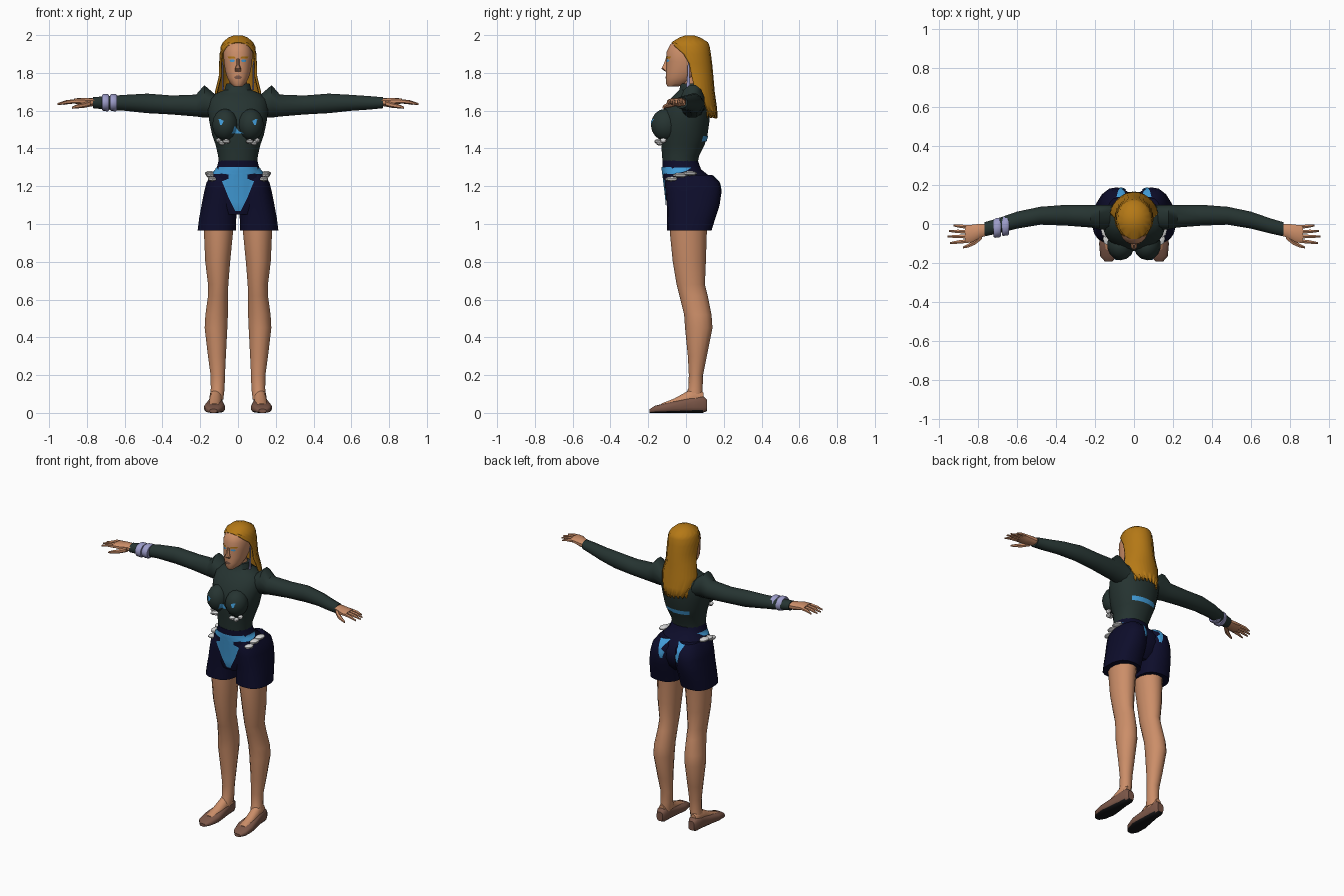
import bpy, bmesh, math
from mathutils import Vector
from mathutils.bvhtree import BVHTree


def material(name, rgb):
    m = bpy.data.materials.new(name)
    m.diffuse_color = (*rgb, 1)
    return m


SKIN = material("skin", (0.60, 0.27, 0.14))
HAIR = material("golden hair", (0.46, 0.19, 0.008))
GREEN = material("dark green cloth", (0.019, 0.034, 0.031))
NAVY = material("navy cloth", (0.004, 0.004, 0.024))
BLUE = material("sky blue cloth", (0.053, 0.33, 0.68))
LILAC = material("lilac metal", (0.33, 0.33, 0.58))
WHITE = material("white feather", (0.7, 0.7, 0.7))
BROWN = material("brown leather", (0.20, 0.095, 0.065))
BLACK = material("black sole", (0.008, 0.008, 0.009))


def finish(name, bm, *mats):
    bmesh.ops.recalc_face_normals(bm, faces=bm.faces)
    me = bpy.data.meshes.new(name)
    bm.to_mesh(me)
    bm.free()
    for m in mats:
        me.materials.append(m)
    ob = bpy.data.objects.new(name, me)
    bpy.context.collection.objects.link(ob)
    return ob


def place(axis, t, a, b, s):
    v = {'z': (a, b, t), 'x': (t, a, b), 'y': (a, t, b)}[axis]
    return Vector((v[0] * s, v[1], v[2]))


# rings: (position on axis, a min, a max, b min, b max)
def loft(name, mat, rings, axis='z', n=16, p=2.0, s=1):
    bm = bmesh.new()
    loops = []
    for t, a0, a1, b0, b1 in rings:
        loop = []
        for i in range(n):
            q = 2 * math.pi * (i + 0.5) / n
            c, d = math.cos(q), math.sin(q)
            u = math.copysign(abs(c) ** (2 / p), c)
            v = math.copysign(abs(d) ** (2 / p), d)
            loop.append(bm.verts.new(place(axis, t, (a0 + a1) / 2 + u * (a1 - a0) / 2,
                                           (b0 + b1) / 2 + v * (b1 - b0) / 2, s)))
        loops.append(loop)
    for l0, l1 in zip(loops, loops[1:]):
        for i in range(n):
            j = (i + 1) % n
            bm.faces.new((l0[i], l0[j], l1[j], l1[i]))
    bm.faces.new(loops[0])
    bm.faces.new(loops[-1])
    return finish(name, bm, mat)


def trunk(name, mat, rings, **kw):
    return loft(name, mat, [(z, -w, w, f, b) for z, w, f, b in rings], **kw)


def blob(name, mat, loc, size, s=1, seg=14):
    bm = bmesh.new()
    bmesh.ops.create_uvsphere(bm, u_segments=seg, v_segments=seg // 2 + 1, radius=1)
    for v in bm.verts:
        v.co = Vector(((loc[0] + v.co.x * size[0]) * s, loc[1] + v.co.y * size[1],
                       loc[2] + v.co.z * size[2]))
    return finish(name, bm, mat)


# thin painted patch laid on target surfaces; rows: (z, u min, u max)
def patch(name, mat, targets, rows, axis='y', side=-1, cols=8, off=0.005):
    trees = []
    for t in targets:
        b = bmesh.new()
        b.from_mesh(t.data)
        trees.append(BVHTree.FromBMesh(b))
        b.free()
    fine = []
    for r0, r1 in zip(rows, rows[1:]):
        fine += [[a + (b - a) * k / 3 for a, b in zip(r0, r1)] for k in range(3)]
    fine.append(rows[-1])
    d = Vector((0, -side, 0)) if axis == 'y' else Vector((-side, 0, 0))
    bm = bmesh.new()
    grid = []
    for z, u0, u1 in fine:
        line = []
        for k in range(cols + 1):
            u = u0 + (u1 - u0) * k / cols
            o = (Vector((u, 0, z)) if axis == 'y' else Vector((0, u, z))) - d * 2
            hits = [h for h in (t.ray_cast(o, d) for t in trees) if h[0]]
            if hits:
                co = min(hits, key=lambda h: h[3])[0]
            else:
                co = trees[0].find_nearest(o + d * 1.9)[0]
            line.append(bm.verts.new(co - d * off))
        grid.append(line)
    for l0, l1 in zip(grid, grid[1:]):
        for k in range(cols):
            bm.faces.new((l0[k], l0[k + 1], l1[k + 1], l1[k]))
    return finish(name, bm, mat)


# head, neck and face
head = trunk("head", SKIN, [
    (1.728, .022, -.098, -.04), (1.742, .04, -.106, .01), (1.775, .058, -.108, .05),
    (1.81, .068, -.106, .075), (1.86, .076, -.103, .095), (1.91, .077, -.104, .1),
    (1.95, .066, -.085, .1), (1.98, .04, -.045, .07)], n=20, p=2.2)
trunk("neck", SKIN, [(1.69, .05, -.02, .065), (1.78, .046, -.02, .06)])
loft("nose", SKIN, [(1.808, -.016, .016, -.112, -.09), (1.822, -.017, .017, -.132, -.09),
                    (1.84, -.01, .01, -.122, -.09), (1.875, -.007, .007, -.108, -.09)], n=8)
patch("lips", BROWN, [head], [(1.768, -.012, .012), (1.776, -.022, .022), (1.785, -.01, .01)])
for s in (1, -1):
    patch("eye", BLUE, [head], [(1.858, s * .022, s * .038), (1.864, s * .016, s * .046),
                                (1.87, s * .022, s * .04)], off=.003)
    patch("eyebrow", HAIR, [head], [(1.876, s * .012, s * .05), (1.886, s * .018, s * .056)], off=.004)
    loft("earring", LILAC, [(1.71, .074, .086, .0, .024), (1.78, .077, .085, .006, .02),
                            (1.86, .078, .086, .01, .018)], n=8, s=s)

# long swept-back hair: (z, centre y, half width, half depth, opening angle)
hair_rows = [(1.999, .02, .02, .02, 180), (1.987, .02, .052, .056, 180), (1.962, .02, .08, .096, 180),
             (1.94, .02, .09, .104, 140), (1.90, .02, .096, .11, 108), (1.85, .02, .098, .116, 92),
             (1.78, .03, .1, .113, 90), (1.70, .05, .12, .1, 90), (1.63, .06, .112, .1, 80),
             (1.56, .085, .09, .08, 68)]
bm = bmesh.new()
loops = []
N = 32
for r, (z, cy, rx, ry, ang) in enumerate(hair_rows):
    loop = []
    for i in range(N + 1):
        q = math.radians(ang) * (2 * i / N - 1)
        k = 1 + (.025 if i % 2 and r > 1 else 0)
        tip = .025 * (i % 4) / 3 if r == len(hair_rows) - 1 else 0
        loop.append(bm.verts.new((rx * k * math.sin(q), cy + ry * k * math.cos(q), z + tip)))
    loops.append(loop)
for l0, l1 in zip(loops, loops[1:]):
    for i in range(N):
        bm.faces.new((l0[i], l0[i + 1], l1[i + 1], l1[i]))
bm.faces.new(loops[0][:-1])
bmesh.ops.remove_doubles(bm, verts=bm.verts, dist=.0005)
hair = finish("hair", bm, HAIR)
mod = hair.modifiers.new("thickness", 'SOLIDIFY')
mod.thickness = .012

# sweater
torso = trunk("sweater_body", GREEN, [
    (1.31, .103, -.122, .06), (1.36, .106, -.128, .07), (1.42, .12, -.132, .10),
    (1.47, .138, -.14, .115), (1.54, .153, -.14, .125), (1.60, .162, -.125, .13),
    (1.66, .155, -.085, .12), (1.69, .12, -.055, .11), (1.71, .072, -.035, .088),
    (1.745, .062, -.03, .075)], n=20, p=2.2)
chest = [torso]
for s in (1, -1):
    chest.append(blob("bust", GREEN, (.068, -.108, 1.525), (.07, .078, .085), s))
    loft("sleeve", GREEN, [
        (.10, -.03, .10, 1.56, 1.67), (.178, -.03, .10, 1.56, 1.738), (.222, -.02, .10, 1.567, 1.687),
        (.35, -.01, .10, 1.578, 1.682), (.48, -.005, .09, 1.585, 1.692), (.60, -.025, .065, 1.598, 1.685),
        (.70, -.05, .03, 1.605, 1.678), (.768, -.065, .01, 1.612, 1.672)], axis='x', n=12, s=s)
    # hand
    loft("palm", SKIN, [(.75, -.058, .002, 1.625, 1.665), (.79, -.072, .002, 1.622, 1.668),
                        (.83, -.095, -.002, 1.63, 1.668), (.868, -.1, -.006, 1.638, 1.664)],
         axis='x', n=10, p=2.5, s=s)
    for y0, y1, tip in ((-.015, -.008, .925), (-.04, -.036, .95), (-.064, -.064, .956), (-.087, -.098, .945)):
        mid = (.86 + tip) / 2
        ym = (y0 + y1) / 2
        loft("finger", SKIN, [(.85, y0 - .011, y0 + .011, 1.638, 1.662),
                              (mid, ym - .01, ym + .01, 1.636, 1.656),
                              (tip, y1 - .005, y1 + .005, 1.63, 1.64)], axis='x', n=6, s=s)
    loft("thumb", SKIN, [(.78, -.08, -.04, 1.622, 1.655), (.815, -.108, -.075, 1.615, 1.643),
                         (.85, -.122, -.1, 1.612, 1.634), (.878, -.126, -.115, 1.61, 1.622)],
         axis='x', n=6, s=s)

# paired bracelet on one wrist
for x, y in ((.64, -.008), (.682, -.018)):
    loft("bracelet", LILAC, [(x, y - .045, y + .045, 1.602, 1.682), (x + .008, y - .052, y + .052, 1.596, 1.688),
                             (x + .03, y - .054, y + .048, 1.598, 1.688), (x + .038, y - .05, y + .04, 1.604, 1.682)],
         axis='x', n=14, s=-1)

# shorts
hips = trunk("shorts_hips", NAVY, [
    (1.05, .13, -.09, .10), (1.09, .165, -.102, .14), (1.15, .176, -.108, .165),
    (1.2, .17, -.114, .165), (1.25, .152, -.12, .13), (1.29, .115, -.125, .08),
    (1.335, .104, -.126, .064)], n=24, p=2.2)
seat = [hips]
for s in (1, -1):
    seat.append(loft("shorts_leg", NAVY, [
        (.965, .01, .215, -.1, .135), (1.03, .008, .207, -.1, .155), (1.1, .004, .194, -.102, .178),
        (1.17, .0, .18, -.108, .188), (1.22, .002, .168, -.108, .178), (1.26, .02, .14, -.095, .135)],
        n=18, p=2.5, s=s))
    # leg
    loft("leg", SKIN, [
        (1.05, .012, .19, -.085, .12), (.95, .025, .182, -.085, .11), (.8, .04, .175, -.07, .105),
        (.68, .05, .16, -.05, .10), (.62, .052, .16, -.035, .115), (.52, .052, .174, -.01, .135),
        (.45, .055, .178, -.005, .14), (.3, .063, .16, .01, .11), (.2, .068, .146, .015, .09),
        (.13, .07, .145, .012, .088), (.07, .077, .15, -.01, .09)], n=14, s=s)
    # foot and flat shoe with a dark sole
    loft("foot", SKIN, [(-.13, .095, .155, .02, .05), (-.06, .088, .155, .02, .078), (0, .085, .152, .02, .112),
                        (.05, .08, .15, .03, .14), (.092, .095, .14, .03, .11)], axis='y', n=12, s=s)
    shoe = loft("shoe", BROWN, [
        (-.192, .11, .15, .0, .02), (-.165, .085, .174, .0, .038), (-.1, .068, .18, .0, .054),
        (-.03, .074, .168, .0, .07), (.04, .082, .156, .0, .088), (.09, .084, .152, .0, .09),
        (.112, .095, .14, .01, .07)], axis='y', n=16, p=3, s=s)
    shoe.data.materials.append(BLACK)
    for f in shoe.data.polygons:
        f.material_index = 1 if f.normal.z < -.6 else 0

# blue bodysuit showing through at front, hips and back
patch("bodysuit_front", BLUE, seat, [(z, -w, w) for z, w in (
    (1.302, .1), (1.27, .115), (1.262, .05), (1.24, .05), (1.226, .085), (1.14, .05), (1.068, .014))], cols=14)
patch("bodysuit_back", BLUE, [torso], [(1.438, -.085, .085), (1.465, -.09, .09)], side=1, cols=12)
patch("chest_gap", BLUE, chest, [(1.48, -.035, .03), (1.495, -.025, .0), (1.515, -.02, -.012)], off=.004)
for s in (1, -1):
    patch("bust_gap", BLUE, chest, [(1.525, s * .085, s * .095), (1.545, s * .075, s * .1),
                                    (1.555, s * .092, s * .104)], off=.004)
    patch("hip_gap", BLUE, seat, [(1.265, -.1, -.06), (1.28, -.1, .0), (1.3, -.06, .03)], axis='x', side=s)
    patch("seat_gap", BLUE, seat, [(1.15, s * .05, s * .065), (1.19, s * .04, s * .075), (1.21, s * .06, s * .075),
                                   (1.26, s * .03, s * .09)], side=1)
    # white feather trims under the bust and on the hips
    for x, y, z, sx in ((.062, -.15, 1.437, .022), (.085, -.14, 1.428, .017), (.102, -.12, 1.442, .015)):
        blob("bust_feather", WHITE, (x, y, z), (sx, .018, .013), s, 8)
    for x, y, z, sy in ((.135, -.075, 1.238, .035), (.145, -.03, 1.258, .04), (.15, .02, 1.268, .04)):
        blob("hip_feather", WHITE, (x, y, z), (.026, sy, .013), s, 8)

# smooth shading with crisp creases
bpy.ops.object.select_all(action='SELECT')
bpy.context.view_layer.objects.active = torso
bpy.ops.object.shade_smooth_by_angle(angle=math.radians(40))
